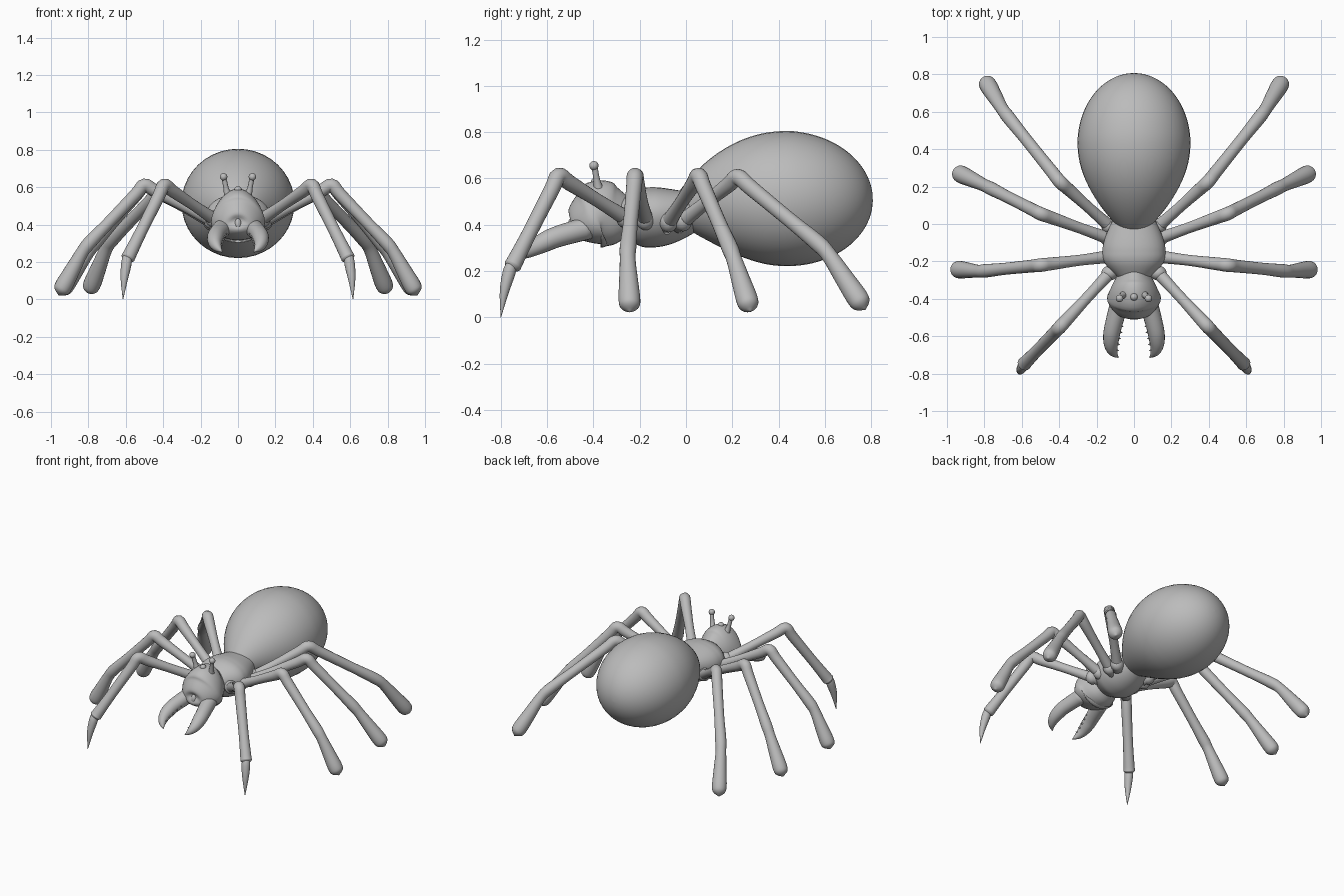
import bpy, bmesh, math
from mathutils import Vector

if "Cube" in bpy.data.objects:
    bpy.data.objects.remove(bpy.data.objects["Cube"])

grey = bpy.data.materials.new("plain grey")
grey.diffuse_color = (0.5, 0.5, 0.5, 1)
grey.use_nodes = True
grey.node_tree.nodes["Principled BSDF"].inputs["Base Color"].default_value = grey.diffuse_color


def spline(keys, steps):
    """Catmull-Rom interpolation of equal-length tuples."""
    k = [Vector(p) for p in keys]
    k = [2 * k[0] - k[1]] + k + [2 * k[-1] - k[-2]]
    out = []
    for i in range(1, len(k) - 2):
        a, b, c, d = k[i - 1:i + 3]
        for s in range(steps):
            t = s / steps
            out.append(0.5 * (2 * b + (c - a) * t + (2 * a - 5 * b + 4 * c - d) * t * t
                              + (3 * b - a - 3 * c + d) * t ** 3))
    return out + [k[-2]]


def loft(name, keys, steps=4, sides=20, taper=0.0):
    """Sweep an ellipse along keys of (x, y, z, half width, half height)."""
    pts = spline(keys, steps)
    pos = [Vector(p[:3]) for p in pts]
    bm = bmesh.new()
    rings = []
    for i, p in enumerate(pts):
        tan = (pos[min(i + 1, len(pos) - 1)] - pos[max(i - 1, 0)]).normalized()
        side = tan.cross(Vector((0, 0, 1))).normalized()
        up = side.cross(tan)
        w, h = max(p[3], 0.001), max(p[4], 0.001)
        ring = []
        for j in range(sides):
            a = math.tau * j / sides
            x = math.cos(a) * (1 - taper * math.sin(a))
            ring.append(bm.verts.new(pos[i] + side * x * w + up * math.sin(a) * h))
        rings.append(ring)
    for r, q in zip(rings, rings[1:]):
        for j in range(sides):
            n = (j + 1) % sides
            bm.faces.new((r[j], r[n], q[n], q[j]))
    bm.faces.new(rings[0])
    bm.faces.new(rings[-1])
    bmesh.ops.recalc_face_normals(bm, faces=bm.faces)
    me = bpy.data.meshes.new(name)
    bm.to_mesh(me)
    bm.free()
    ob = bpy.data.objects.new(name, me)
    bpy.context.collection.objects.link(ob)
    me.materials.append(grey)
    me.shade_smooth()


def tube(name, keys, side=1, **kw):
    """Round loft from keys of (x, y, z, radius), optionally mirrored."""
    loft(name, [(x * side, y, z, r, r) for x, y, z, r in keys], **kw)


def ball(name, loc, scale):
    bpy.ops.mesh.primitive_uv_sphere_add(segments=20, ring_count=12, location=loc)
    ob = bpy.context.object
    ob.name = name
    ob.scale = scale
    ob.data.materials.append(grey)
    ob.data.shade_smooth()


# Egg-shaped abdomen: elliptical rear, tapering front
egg = []
for i in range(25):
    t = -math.cos(math.pi * i / 24)
    if t < 0:
        y, r, z = 0.43 + 0.53 * t, (1 - t * t) ** 1.05, 0.513 - 0.075 * t * t
    else:
        y, r, z = 0.43 + 0.377 * t, math.sqrt(max(0, 1 - t * t)), 0.513 - 0.013 * t
    egg.append((0, y, z, 0.302 * r, 0.292 * r))
loft("abdomen", egg, steps=2, sides=40)

# Thorax and head
loft("thorax", [
    (0, 0.05, 0.46, 0.10, 0.08), (0, -0.06, 0.44, 0.15, 0.117), (0, -0.14, 0.432, 0.168, 0.13),
    (0, -0.21, 0.432, 0.155, 0.12), (0, -0.31, 0.43, 0.06, 0.06)], steps=6, sides=32, taper=-0.12)
loft("head", [
    (0, -0.235, 0.44, 0.06, 0.07), (0, -0.31, 0.44, 0.108, 0.128), (0, -0.375, 0.446, 0.135, 0.145),
    (0, -0.425, 0.425, 0.137, 0.117), (0, -0.49, 0.40, 0.08, 0.062), (0, -0.505, 0.40, 0, 0)],
    steps=6, sides=32, taper=0.18)
ball("crown_knob", (0, -0.39, 0.585), (0.02, 0.02, 0.02))
ball("snout_knob", (0, -0.485, 0.40), (0.02, 0.025, 0.035))

# Leg joints: hip, knee, ankle, foot tip
LEGS = {
    "front_leg": ((0.10, -0.23, 0.41), (0.395, -0.55, 0.61), (0.594, -0.755, 0.21)),
    "second_leg": ((0.10, -0.17, 0.40), (0.50, -0.22, 0.61), (0.82, -0.253, 0.275), (0.96, -0.242, 0.022)),
    "third_leg": ((0.10, -0.09, 0.39), (0.50, 0.055, 0.61), (0.785, 0.20, 0.275), (0.955, 0.28, 0.025)),
    "rear_leg": ((0.10, -0.04, 0.395), (0.395, 0.225, 0.605), (0.695, 0.60, 0.295), (0.80, 0.775, 0.032)),
}
# Radius at each distance along the joints (whole part = joint number)
THICKNESS = {0: 0.036, 0.45: 0.029, 0.85: 0.034, 1: 0.036, 1.15: 0.034, 1.6: 0.032, 1.92: 0.036}
CLUB = {2.1: 0.034, 2.5: 0.042, 2.8: 0.047, 2.92: 0.037, 3: 0.0}
CUFF = {1.97: 0.037, 2: 0.024}


def leg_keys(joints):
    pts = [Vector(j) for j in joints]
    for u, r in (THICKNESS | (CLUB if len(pts) == 4 else CUFF)).items():
        i = min(int(u), len(pts) - 2)
        yield (*pts[i].lerp(pts[i + 1], u - i), r)


for s, tag in ((1, "right"), (-1, "left")):
    for name, joints in LEGS.items():
        tube(f"{name}_{tag}", leg_keys(joints), s)
        # Hip bulge where the leg meets the thorax
        h = Vector(joints[0]).lerp(Vector(joints[1]), 0.1)
        ball(f"{name}_hip_{tag}", (h.x * s, h.y, h.z), (0.045, 0.04, 0.045))
    # Pointed claw of the front leg
    tube(f"front_claw_{tag}", [
        (0.592, -0.753, 0.23, 0.024), (0.597, -0.765, 0.19, 0.028), (0.608, -0.785, 0.11, 0.02),
        (0.615, -0.80, 0.0, 0.001)], s)
    # Eye stalk with a round tip
    tube(f"eye_stalk_{tag}", [
        (0.05, -0.375, 0.54, 0.026), (0.063, -0.385, 0.59, 0.015), (0.075, -0.395, 0.65, 0.013)],
        s, sides=12)
    ball(f"eye_{tag}", (0.077 * s, -0.398, 0.655), (0.02, 0.02, 0.02))
    # Curved pincer with teeth along the inner edge
    tube(f"pincer_{tag}", [
        (0.075, -0.41, 0.39, 0.05), (0.112, -0.55, 0.35, 0.046), (0.122, -0.61, 0.325, 0.043),
        (0.122, -0.655, 0.30, 0.035), (0.108, -0.69, 0.275, 0.022), (0.083, -0.715, 0.252, 0.001)], s)
    for i in range(5):
        x, y, z = 0.077 + 0.006 * i, -0.54 - 0.032 * i, 0.352 - 0.015 * i
        tube(f"pincer_tooth_{i + 1}_{tag}", [
            (x + 0.02, y, z, 0.018), (x, y - 0.004, z, 0.011), (x - 0.02, y - 0.01, z - 0.002, 0.001)],
            s, steps=2, sides=8)
